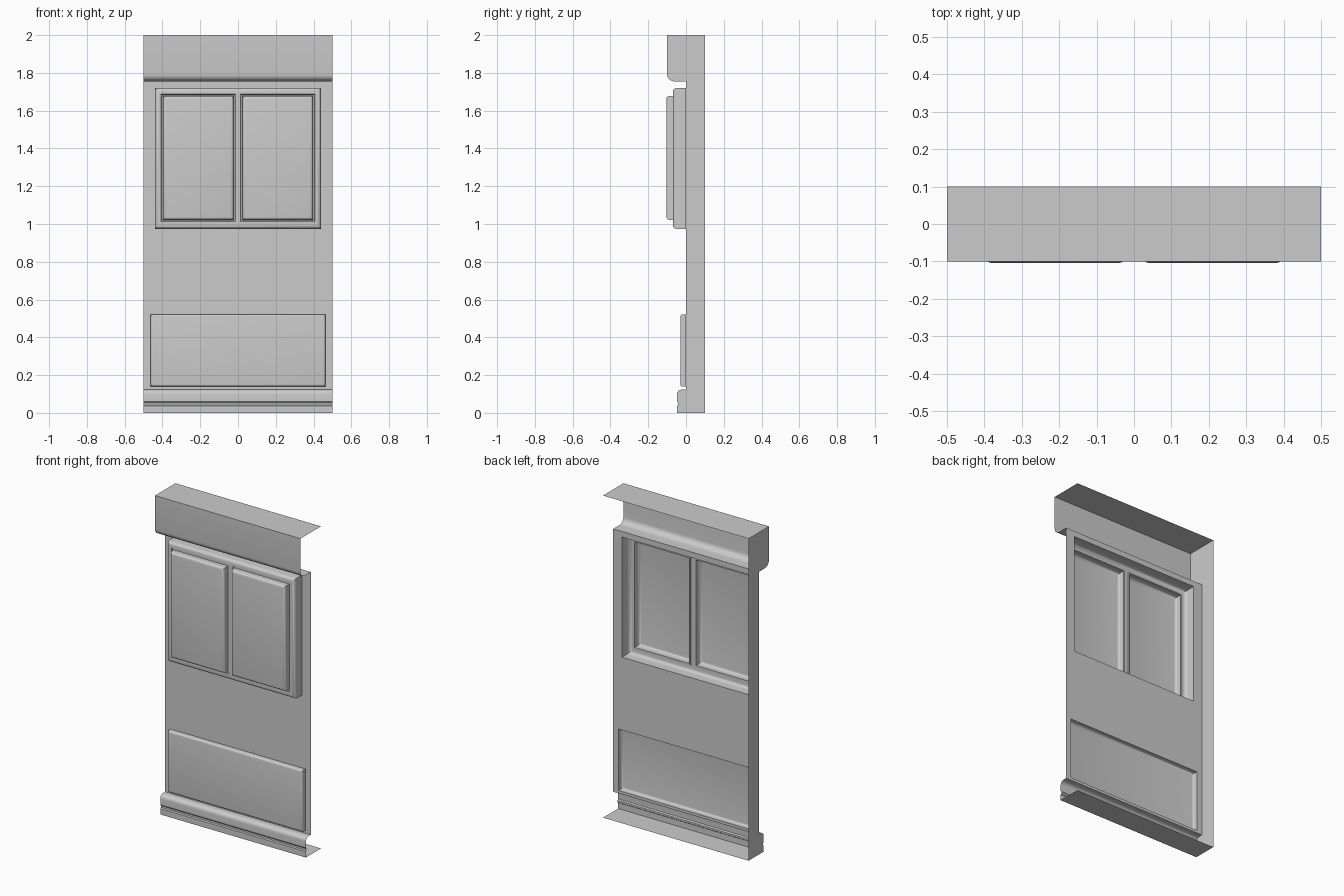
import bpy, bmesh
from math import sin, cos, pi

if "Cube" in bpy.data.objects:
    bpy.data.objects.remove(bpy.data.objects["Cube"])


def finish(bm, name):
    bmesh.ops.remove_doubles(bm, verts=bm.verts, dist=1e-5)
    me = bpy.data.meshes.new(name)
    bm.to_mesh(me)
    bm.free()
    ob = bpy.data.objects.new(name, me)
    bpy.context.collection.objects.link(ob)
    bpy.context.view_layer.objects.active = ob
    ob.select_set(True)
    bpy.ops.object.shade_smooth_by_angle(angle=0.6)
    ob.select_set(False)


def face(bm, pts):
    bm.faces.new([bm.verts.new(p) for p in pts])


def rect(bm, x0, x1, z0, z1, y):
    face(bm, [(x0, y, z0), (x1, y, z0), (x1, y, z1), (x0, y, z1)])


def round_edge(inset, depth, r, n=4):
    """(inset, y) steps of a rounded front edge."""
    return [(inset + r * (1 - cos(a)), -(depth - r) - r * sin(a))
            for a in (i * pi / 2 / n for i in range(n + 1))]


def relief(bm, x0, x1, z0, z1, steps, fill=True):
    """Nested rectangular rings stepping forward, optionally closed."""
    loops = [[(x0 + i, y, z0 + i), (x1 - i, y, z0 + i),
              (x1 - i, y, z1 - i), (x0 + i, y, z1 - i)] for i, y in steps]
    for a, b in zip(loops, loops[1:]):
        for k in range(4):
            j = (k + 1) % 4
            face(bm, [a[k], a[j], b[j], b[k]])
    if fill:
        face(bm, loops[-1])


def sheet(name, profile):
    """Moulding profile of (y, z) points run across the full width."""
    bm = bmesh.new()
    for (y0, z0), (y1, z1) in zip(profile, profile[1:]):
        face(bm, [(-.5, y0, z0), (.5, y0, z0), (.5, y1, z1), (-.5, y1, z1)])
    finish(bm, name)


# Skirting and header mouldings, open at the back and right end
arc = [i * pi / 12 for i in range(7)]
base = [(.1, 0), (-.048, 0), (-.048, .037), (-.042, .042), (-.042, .053), (-.048, .06)]
base += [(-.023 - .025 * cos(a), .098 + .025 * sin(a)) for a in arc] + [(0, .123)]
header = [(0, 1.755)]
header += [(-.06 - .04 * sin(a), 1.79 - .035 * cos(a)) for a in arc] + [(-.1, 2), (.1, 2)]
sheet("skirting", base)
sheet("header", header)

# Left end cap
bm = bmesh.new()
face(bm, [(-.5, y, z) for y, z in base + header])
finish(bm, "end_cap")

# Wall sheet around the two panel openings
LX, LZ0, LZ1 = .463, .14, .522
FX, FZ0, FZ1 = .44, .974, 1.72
bm = bmesh.new()
for z0, z1 in ((.123, LZ0), (LZ1, FZ0), (FZ1, 1.755)):
    rect(bm, -.5, .5, z0, z1, 0)
for w, z0, z1 in ((LX, LZ0, LZ1), (FX, FZ0, FZ1)):
    rect(bm, -.5, -w, z0, z1, 0)
    rect(bm, w, .5, z0, z1, 0)
finish(bm, "wall")

# Lower panel
bm = bmesh.new()
relief(bm, -LX, LX, LZ0, LZ1, [(0, 0)] + round_edge(0, .03, .012))
finish(bm, "lower_panel")

# Upper frame: rounded outer edge plus flat face around the panels
r, PX0, PX1, PZ0, PZ1 = .02, .013, .407, 1.012, 1.687
bm = bmesh.new()
relief(bm, -FX, FX, FZ0, FZ1, [(0, 0)] + round_edge(0, .07, r), fill=False)
w = FX - r
rect(bm, -w, w, FZ0 + r, PZ0, -.07)
rect(bm, -w, w, PZ1, FZ1 - r, -.07)
for x0, x1 in ((-w, -PX1), (-PX0, PX0), (PX1, w)):
    rect(bm, x0, x1, PZ0, PZ1, -.07)
finish(bm, "upper_frame")

# Two raised panels, each set in a narrow groove
for name, x0, x1 in (("left_panel", -PX1, -PX0), ("right_panel", PX0, PX1)):
    bm = bmesh.new()
    relief(bm, x0, x1, PZ0, PZ1,
           [(0, -.07), (.003, -.064), (.01, -.064)] + round_edge(.01, .104, .016))
    finish(bm, name)
